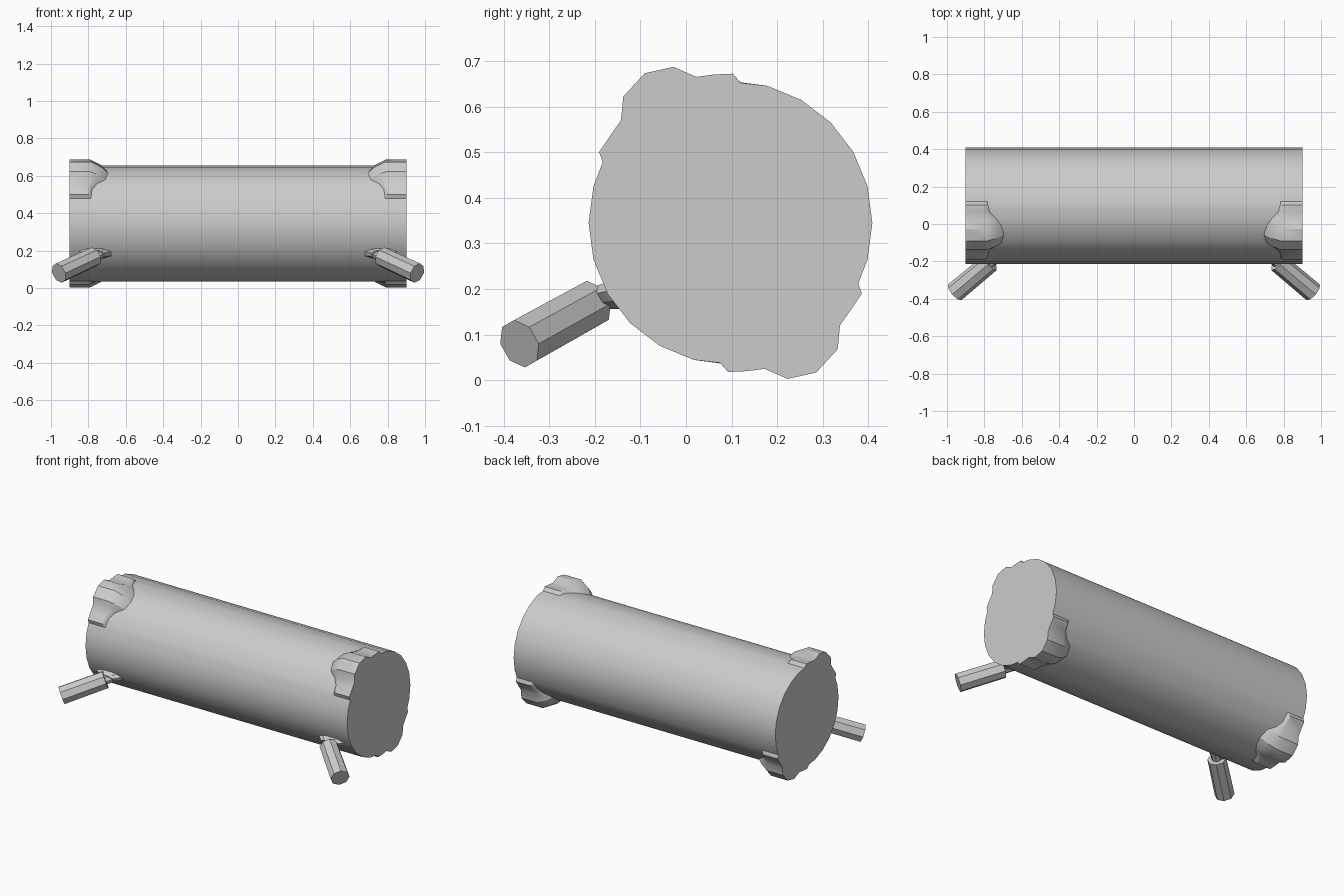
import bpy, bmesh
from math import sin, cos, radians, atan2, pi, tau
from mathutils import Vector

if "Cube" in bpy.data.objects:
    bpy.data.objects.remove(bpy.data.objects["Cube"])

CY, CZ, R, HALF = 0.0975, 0.345, 0.311, 0.90


def loft(name, rings, mirror=False, angle=32):
    """Skin closed rings of equal size and cap both ends."""
    bm = bmesh.new()
    vr = [[bm.verts.new(p) for p in ring] for ring in rings]
    n = len(vr[0])
    for a, b in zip(vr, vr[1:]):
        for i in range(n):
            j = (i + 1) % n
            bm.faces.new((a[i], a[j], b[j], b[i]))
    bm.faces.new(vr[0][::-1])
    bm.faces.new(vr[-1])
    bmesh.ops.recalc_face_normals(bm, faces=bm.faces[:])
    me = bpy.data.meshes.new(name)
    bm.to_mesh(me)
    bm.free()
    ob = bpy.data.objects.new(name, me)
    bpy.context.collection.objects.link(ob)
    if mirror:
        ob.modifiers.new("mirror", 'MIRROR').use_bisect_axis[0] = False
    bpy.ops.object.select_all(action='DESELECT')
    ob.select_set(True)
    bpy.context.view_layer.objects.active = ob
    bpy.ops.object.shade_smooth_by_angle(angle=radians(angle))
    return ob


def bark_radius(a):
    """Radius of the 24-sided trunk at angle a."""
    off = (a % (pi / 12)) - pi / 24
    return R * cos(pi / 24) / cos(off)


# Half of the end outline: plain arc, then a knobbly burl.
# Each entry: angle, end radius, x where the bump starts to drop, x where it ends
half = [(radians(15 * k), R, 0.80, 0.75) for k in range(6)]
burl = [(0.022, 0.307, 0.795, 0.782), (0.005, 0.327, 0.795, 0.782),
        (-0.037, 0.325, 0.795, 0.77), (-0.075, 0.320, 0.79, 0.735),
        (-0.125, 0.342, 0.79, 0.71), (-0.188, 0.328, 0.785, 0.695),
        (-0.235, 0.277, 0.79, 0.71), (-0.240, 0.225, 0.79, 0.755),
        (-0.263, 0.192, 0.80, 0.78), (-0.288, 0.155, 0.80, 0.785),
        (-0.280, 0.133, 0.80, 0.785)]
half += [(atan2(z, y), Vector((y, z)).length, xa, xb) for y, z, xa, xb in burl]
half.append((radians(165), R, 0.80, 0.75))
outline = half + [(a + pi, r, xa, xb) for a, r, xa, xb in half]


def log_ring(side, k):
    ring = []
    for a, r, xa, xb in outline:
        base = bark_radius(a)
        x = (HALF, xa, xa + (xb - xa) * 0.65, xb)[k]
        rad = base + (r - base) * (1, 1, 0.5, 0)[k]
        ring.append((side * x, CY + rad * cos(a), CZ + rad * sin(a)))
    return ring


# Trunk with burls at both ends
loft("log", [log_ring(-1, k) for k in range(4)]
     + [log_ring(1, k) for k in (3, 2, 1, 0)])


def ring(c, u, v, ru, rv, n=8, turn=0.0):
    return [Vector(c) + u * ru * cos(tau * i / n + turn) + v * rv * sin(tau * i / n + turn)
            for i in range(n)]


# Branch stubs: thick outer piece, thin peg, flared root on the bark
tip = Vector((-0.958, -0.365, 0.080))
inner = Vector((-0.768, -0.206, 0.168))
d = (inner - tip).normalized()
u = d.cross(Vector((0, 0, 1))).normalized()
v = u.cross(d)
loft("branch_stub", [ring(tip, u, v, 0.055, 0.055), ring(inner, u, v, 0.053, 0.053),
                     ], True)
peg_end = inner + d * 0.06
loft("branch_peg", [ring(inner - d * 0.02, u, v, 0.029, 0.029),
                    ring(peg_end, u, v, 0.029, 0.029)], True)

ax, tang = Vector((1, 0, 0)), Vector((0, -0.516, 0.855))
loft("branch_root", [ring((-0.755, -0.203, 0.178), ax, tang, 0.042, 0.028, 8, pi / 8),
                     ring((-0.768, -0.160, 0.185), ax, tang, 0.105, 0.036, 8, pi / 8)], True)
